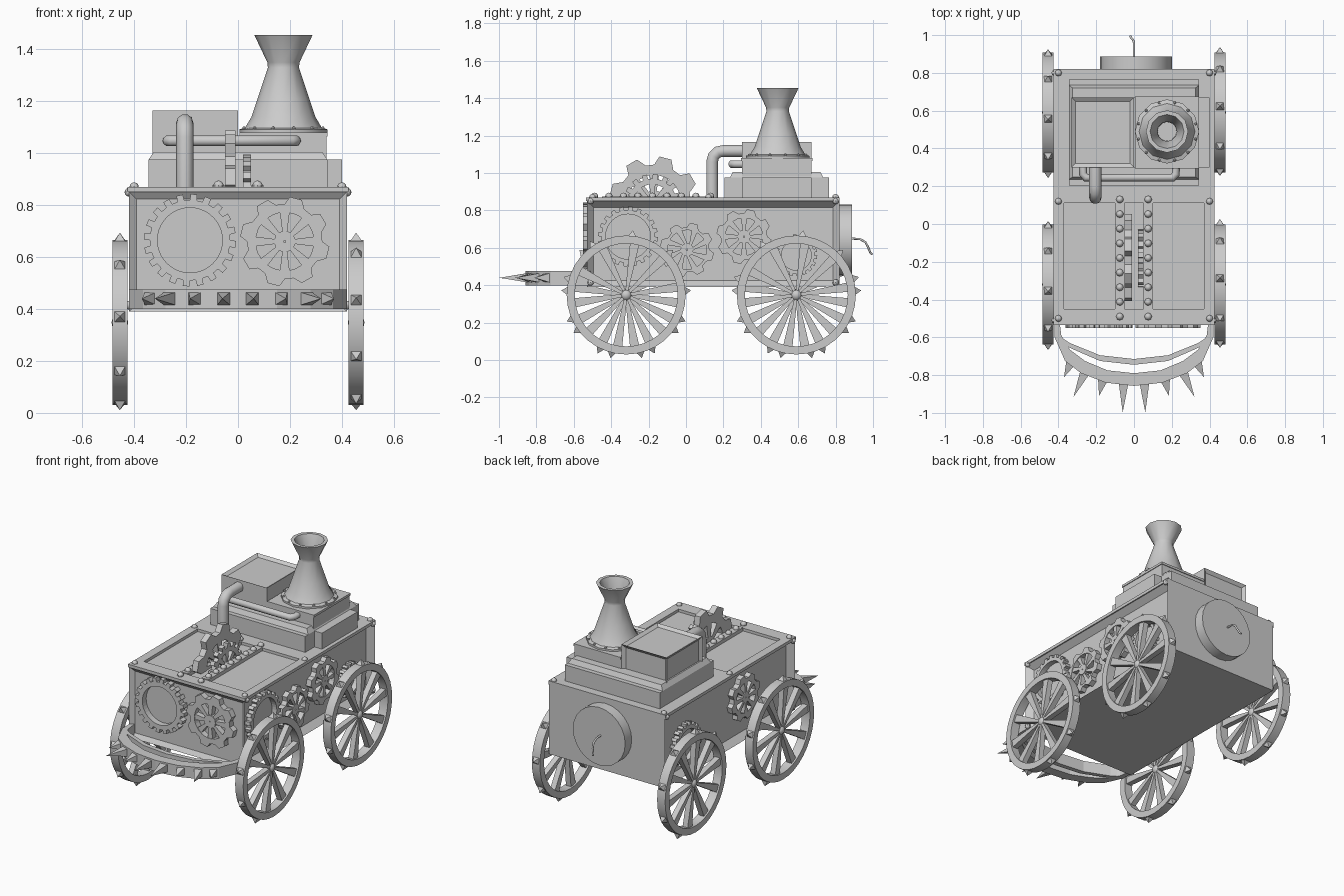
import bpy, bmesh, math
from mathutils import Vector, Matrix

if "Cube" in bpy.data.objects:
    bpy.data.objects.remove(bpy.data.objects["Cube"])

SIDE = Matrix(((0, 0, 1), (1, 0, 0), (0, 1, 0)))    # local u,v,n -> y,z,x
FRONT = Matrix(((1, 0, 0), (0, 0, -1), (0, 1, 0)))  # local u,v,n -> x,z,-y
FLAT = Matrix.Identity(3)


def finish(name, bm, smooth=False):
    bmesh.ops.recalc_face_normals(bm, faces=bm.faces)
    me = bpy.data.meshes.new(name)
    bm.to_mesh(me)
    bm.free()
    ob = bpy.data.objects.new(name, me)
    bpy.context.collection.objects.link(ob)
    if smooth:
        bpy.context.view_layer.objects.active = ob
        ob.select_set(True)
        bpy.ops.object.shade_smooth_by_angle(angle=math.radians(40))
        ob.select_set(False)
    return ob


def add_box(bm, x0, x1, y0, y1, z0, z1):
    m = Matrix.Translation(((x0 + x1) / 2, (y0 + y1) / 2, (z0 + z1) / 2)) @ Matrix.Diagonal((x1 - x0, y1 - y0, z1 - z0, 1))
    bmesh.ops.create_cube(bm, size=1, matrix=m)


def inset(bm, normal, width, depth):
    faces = [f for f in bm.faces if f.normal.dot(Vector(normal)) > .99]
    bmesh.ops.inset_individual(bm, faces=faces, thickness=width, depth=-depth)


def strip(bm, outer, inner, n0, n1, basis, centre, closed):
    """Solid band between two matching outlines, extruded along n."""
    put = lambda p, n: bm.verts.new(basis @ Vector((p[0], p[1], n)) + Vector(centre))
    secs = [(put(o, n0), put(o, n1), put(i, n1), put(i, n0)) for o, i in zip(outer, inner)]
    for k in range(len(secs) if closed else len(secs) - 1):
        a, b = secs[k], secs[(k + 1) % len(secs)]
        for j in range(4):
            bm.faces.new((a[j], a[(j + 1) % 4], b[(j + 1) % 4], b[j]))
    if not closed:
        bm.faces.new(secs[0])
        bm.faces.new(secs[-1][::-1])


def polar(r, a):
    return (r * math.cos(a), r * math.sin(a))


def spokes(bm, count, r0, r1, w0, w1, n0, n1, basis, centre, phase=0, twist=0):
    for k in range(count):
        a = phase + math.tau * k / count
        rot = lambda p, b: (p[0] * math.cos(b) - p[1] * math.sin(b), p[0] * math.sin(b) + p[1] * math.cos(b))
        strip(bm, [rot((r0, w0 / 2), a), rot((r1, w1 / 2), a + twist)],
              [rot((r0, -w0 / 2), a), rot((r1, -w1 / 2), a + twist)], n0, n1, basis, centre, False)


def gear(name, centre, r, root, teeth, hole, thick, basis, lobed=False, arms=0, twist=0):
    bm = bmesh.new()
    outer, inner = [], []
    for t in range(teeth):
        for f, rad in ((0, root), (.3 if lobed else .45, root), (.5, r), (.85 if lobed else .95, r)):
            a = math.tau * (t + f) / teeth
            outer.append(polar(rad, a))
            inner.append(polar(hole, a))
    strip(bm, outer, inner, 0, thick, basis, centre, True)
    if arms:
        spokes(bm, arms, r * .15, hole * 1.03, r * .09, r * .22, 0, thick * .9, basis, centre, twist=twist)
        ang = [math.tau * k / 12 for k in range(12)]
        strip(bm, [polar(r * .24, a) for a in ang], [polar(.004, a) for a in ang], 0, thick, basis, centre, True)
    return finish(name, bm)


def spike(bm, base, tip, half):
    d = Vector(tip) - Vector(base)
    m = Matrix.Translation((Vector(base) + Vector(tip)) / 2) @ d.to_track_quat('Z', 'X').to_matrix().to_4x4() @ Matrix.Rotation(math.pi / 4, 4, 'Z')
    bmesh.ops.create_cone(bm, cap_ends=True, segments=4, radius1=half * 1.41, radius2=0, depth=d.length, matrix=m)


def pipe(name, pts, r):
    cu = bpy.data.curves.new(name, 'CURVE')
    cu.dimensions = '3D'
    cu.bevel_depth, cu.bevel_resolution, cu.use_fill_caps = r, 3, True
    sp = cu.splines.new('POLY')
    sp.points.add(len(pts) - 1)
    for p, c in zip(sp.points, pts):
        p.co = (*c, 1)
    ob = bpy.data.objects.new(name, cu)
    bpy.context.collection.objects.link(ob)


# Body with recessed side and front panels
bm = bmesh.new()
add_box(bm, -.42, .42, -.53, .82, .39, .852)
bm.normal_update()
inset(bm, (1, 0, 0), .05, .04)
inset(bm, (-1, 0, 0), .05, .04)
inset(bm, (0, -1, 0), .04, .02)
finish("body", bm)

# Deck frame leaving two sunken panels and a gear slot
bm = bmesh.new()
for s in (-1, 1):
    add_box(bm, *sorted((s * .37, s * .425)), -.535, .82, .85, .87)
    add_box(bm, *sorted((s * .05, s * .10)), -.45, .11, .85, .875)
add_box(bm, -.37, .37, -.535, -.45, .85, .87)
add_box(bm, -.37, .37, .11, .82, .85, .87)
finish("deck_frame", bm)

# Rivets on deck strips and corners
bm = bmesh.new()
spots = [(s * .075, -.49 + .0775 * k, .875, .02) for s in (-1, 1) for k in range(9)]
spots += [(s * .40, y, .87, .018) for s in (-1, 1) for y in (-.5, .12, .8)]
spots += [(s * .42, y, z, .017) for s in (-1, 1) for y in (-.51, .80) for z in (.85, .415)]
for x, y, z, r in spots:
    bmesh.ops.create_uvsphere(bm, u_segments=8, v_segments=6, radius=r, matrix=Matrix.Translation((x, y, z)))
finish("rivets", bm, True)

# Boiler housing tiers
bm = bmesh.new()
add_box(bm, -.345, .345, .205, .765, .86, .975)
add_box(bm, .33, .40, .30, .67, .86, .975)
finish("housing_base", bm)
bm = bmesh.new()
bmesh.ops.create_cone(bm, cap_ends=True, segments=4, radius1=.5 * 2 ** .5, radius2=.47 * 2 ** .5, depth=.03,
                      matrix=Matrix.Translation((0, .485, .99)) @ Matrix.Diagonal((.69, .5, 1, 1)) @ Matrix.Rotation(math.pi / 4, 4, 'Z'))
finish("housing_slope", bm)
bm = bmesh.new()
add_box(bm, 0, .34, .30, .67, .97, 1.065)
add_box(bm, .005, .345, .295, .675, 1.065, 1.08)
finish("chimney_block", bm)
bm = bmesh.new()
add_box(bm, -.33, 0, .30, .67, .97, 1.165)
bm.normal_update()
for n in ((0, 0, 1), (0, 1, 0), (-1, 0, 0)):
    inset(bm, n, .03, .015)
finish("tank_box", bm)

# Chimney, spun from a profile
bm = bmesh.new()
prof = [(.17, 1.07), (.17, 1.092), (.148, 1.098), (.123, 1.14), (.10, 1.21), (.06, 1.33), (.062, 1.35),
        (.112, 1.455), (.09, 1.455), (.052, 1.35), (.05, 1.2), (0, 1.2)]
vs = [bm.verts.new((.175 + r, .49, z)) for r, z in prof]
es = [bm.edges.new(p) for p in zip(vs, vs[1:])]
bmesh.ops.spin(bm, geom=vs + es, cent=(.175, .49, 0), axis=(0, 0, 1), angle=math.tau, steps=12)
bmesh.ops.remove_doubles(bm, verts=bm.verts, dist=.0005)
finish("chimney", bm, True)
bm = bmesh.new()
for k in range(12):
    x, y = polar(.157, math.tau * (k + .5) / 12)
    bmesh.ops.create_uvsphere(bm, u_segments=6, v_segments=4, radius=.008, matrix=Matrix.Translation((.175 + x, .49 + y, 1.096)))
finish("chimney_rivets", bm)

# Pipes
pipe("steam_pipe", [(-.205, .14, .86), (-.205, .14, 1.06), (-.205, .147, 1.09), (-.205, .17, 1.112),
                    (-.205, .20, 1.118), (-.205, .32, 1.118)], .033)
pipe("cross_pipe", [(-.27, .31, 1.048), (-.27, .265, 1.048), (-.255, .245, 1.048), (.205, .245, 1.048),
                    (.222, .265, 1.048), (.222, .31, 1.048)], .021)

# Rear drum and cord
bm = bmesh.new()
bmesh.ops.create_cone(bm, cap_ends=True, segments=24, radius1=.19, radius2=.19, depth=.08,
                      matrix=Matrix.Translation((.01, .848, .642)) @ Matrix.Rotation(math.pi / 2, 4, 'X'))
finish("rear_drum", bm, True)
pipe("cord", [(0, .88, .65), (0, .93, .647), (0, .96, .63), (-.005, .975, .60), (-.015, .985, .575), (-.02, .995, .565)], .006)

# Gears: deck, front and sides
gear("deck_gear_large", (-.05, -.17, .85), .24, .195, 8, .14, .04, SIDE, True, 8)
gear("deck_gear_small", (.02, -.18, .84), .155, .13, 16, .10, .03, SIDE, False, 8)
gear("front_ring_gear", (-.185, -.51, .665), .178, .155, 20, .125, .04, FRONT)
gear("front_lobed_gear", (.18, -.51, .66), .173, .145, 8, .112, .04, FRONT, True, 8)
gear("side_ring_gear", (.375, -.31, .66), .16, .142, 20, .12, .04, SIDE)
gear("side_swirl_gear", (.375, .005, .59), .145, .12, 8, .105, .04, SIDE, True, 8, .4)
gear("side_lobed_gear", (.375, .31, .66), .148, .125, 8, .10, .04, SIDE, True, 8)
gear("side_small_ring_gear", (.375, .59, .56), .112, .098, 18, .08, .04, SIDE)
gear("left_lobed_gear", (-.415, -.03, .66), .148, .125, 8, .10, .04, SIDE, True, 8)
gear("left_ring_gear", (-.415, .57, .58), .14, .122, 20, .10, .04, SIDE)

# Spiked wheels
for side, label in ((1, "right"), (-1, "left")):
    for y, end in ((-.32, "front"), (.59, "rear")):
        bm = bmesh.new()
        c = (side * .455, y, .348)
        ang = [math.tau * k / 36 for k in range(36)]
        strip(bm, [polar(.318, a) for a in ang], [polar(.275, a) for a in ang], -.029, .029, SIDE, c, True)
        spokes(bm, 10, .015, .28, .014, .05, -.018, .018, SIDE, c, phase=.15 * side)
        bmesh.ops.create_uvsphere(bm, u_segments=12, v_segments=8, radius=.032, matrix=Matrix.Translation(c))
        for k in range(9):
            a = math.radians(40 * k + (4 if side > 0 else 16))
            p, q = polar(.314, a), polar(.348, a)
            spike(bm, (c[0], y + p[0], c[2] + p[1]), (c[0], y + q[0], c[2] + q[1]), .022)
        finish(f"{end}_{label}_wheel", bm, True)

# Curved front bumper with spikes
both = lambda pts: pts + [(-x, y) for x, y in pts[-2::-1]]
bm = bmesh.new()
strip(bm, both([(.42, -.51), (.42, -.60), (.365, -.725), (.28, -.79), (.15, -.84), (0, -.857)]),
      both([(.395, -.51), (.385, -.59), (.34, -.665), (.26, -.725), (.14, -.775), (0, -.79)]), .40, .475, FLAT, (0, 0, 0), False)
strip(bm, both([(.385, -.63), (.33, -.66), (.18, -.725), (0, -.745)]),
      both([(.385, -.60), (.34, -.63), (.18, -.695), (0, -.715)]), .40, .475, FLAT, (0, 0, 0), False)
finish("bumper", bm)
bm = bmesh.new()
for s in (-1, 1):
    for bx, by, tx, ty in ((.055, -.84, .06, -.998), (.165, -.825, .185, -.91), (.26, -.785, .32, -.915), (.335, -.735, .37, -.81)):
        spike(bm, (s * bx, by, .44), (s * tx, ty, .44), .026)
finish("bumper_spikes", bm)
